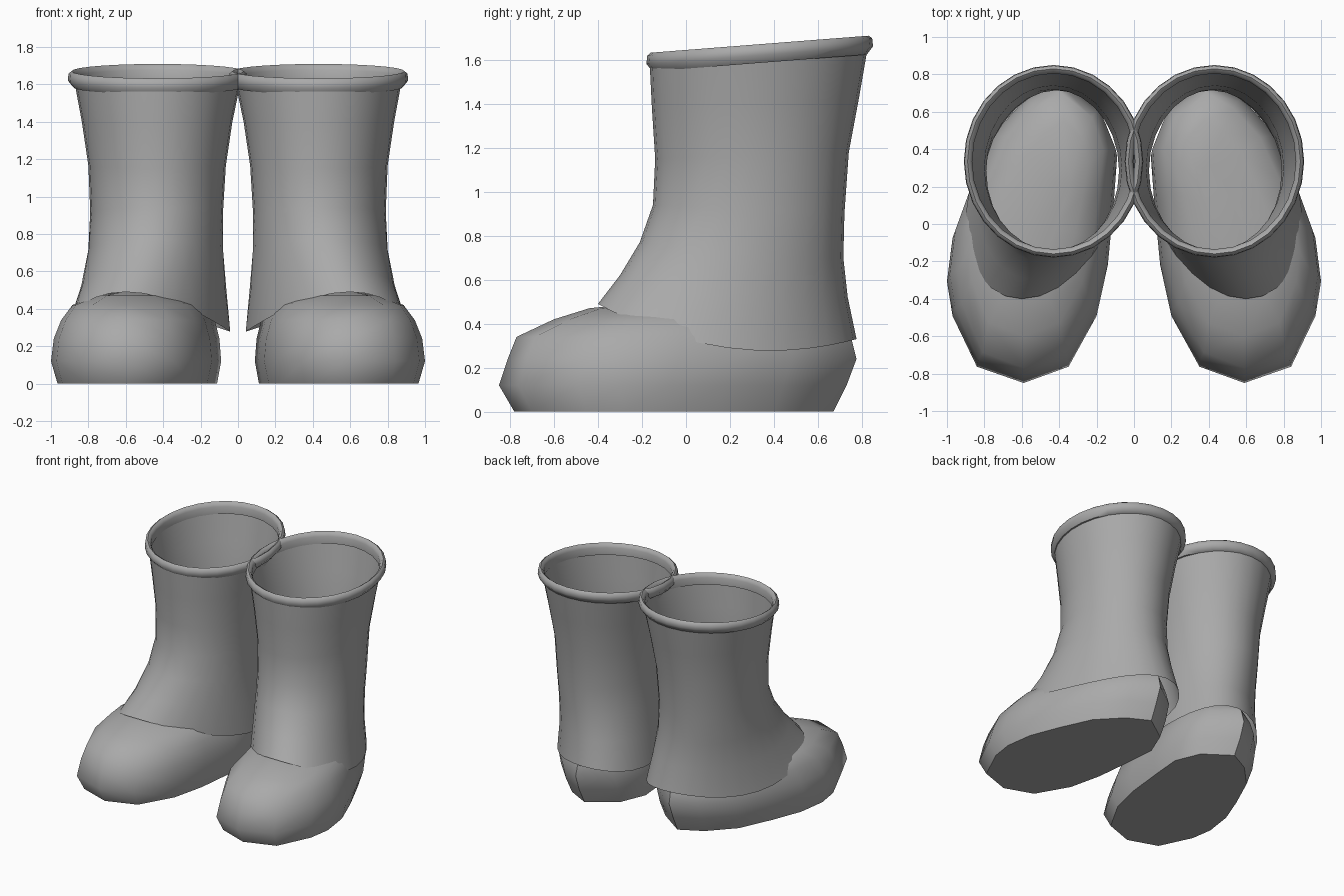
import bpy
import bmesh
import math

cube = bpy.data.objects.get("Cube")
if cube:
    bpy.data.objects.remove(cube, do_unlink=True)

# One grey rubber colour for everything
rubber = bpy.data.materials.new("grey_rubber")
rubber.use_nodes = True
GREY = (0.4, 0.4, 0.4, 1.0)
rubber.diffuse_color = GREY
rubber.node_tree.nodes["Principled BSDF"].inputs["Base Color"].default_value = GREY


def loft(name, rings, side, cap=False, loop=False, angle=50):
    """Skin a stack of counter-clockwise rings; side -1 mirrors the part in x."""
    bm = bmesh.new()
    rows = [[bm.verts.new((side * x, y, z)) for x, y, z in ring] for ring in rings]
    pairs = list(zip(rows, rows[1:]))
    if loop:
        pairs.append((rows[-1], rows[0]))
    for low, high in pairs:
        for i in range(len(low)):
            j = (i + 1) % len(low)
            bm.faces.new((low[i], low[j], high[j], high[i]))
    if cap:
        bm.faces.new(rows[0][::-1])
        bm.faces.new(rows[-1])
    if side < 0:
        bmesh.ops.reverse_faces(bm, faces=bm.faces[:])
    if cap or loop:
        bmesh.ops.recalc_face_normals(bm, faces=bm.faces[:])
    mesh = bpy.data.meshes.new(name)
    bm.to_mesh(mesh)
    bm.free()
    mesh.materials.append(rubber)
    obj = bpy.data.objects.new(name, mesh)
    bpy.context.collection.objects.link(obj)
    bpy.ops.object.select_all(action='DESELECT')
    obj.select_set(True)
    bpy.context.view_layer.objects.active = obj
    bpy.ops.object.shade_smooth_by_angle(angle=math.radians(angle))
    return obj


def around(count):
    return [2 * math.pi * i / count for i in range(count)]


# Shaft: front y, front z, back y, back z, inner x, outer x, toe-out shear, sag
SHAFT = [
    (-.40, .49, .775, .33, .06, .88, .22, .12),
    (-.30, .62, .735, .52, .07, .83, .15, .06),
    (-.21, .77, .715, .70, .08, .80, .06, .02),
    (-.15, .94, .72, .90, .08, .79, 0, 0),
    (-.14, 1.15, .74, 1.18, .065, .80, 0, 0),
    (-.155, 1.38, .785, 1.42, .03, .835, 0, 0),
    (-.165, 1.58, .825, 1.65, -.015, .875, 0, 0),
]


def shaft_ring(yf, zf, yb, zb, xi, xo, shear, sag):
    ring = []
    for a in around(28):
        c, s = math.cos(a), math.sin(a)
        y = (yf + yb) / 2 + s * (yb - yf) / 2
        z = (zf + zb) / 2 + s * (zb - zf) / 2 - sag * c * c
        x = (xi + xo) / 2 + c * (xo - xi) / 2 - shear * s * (yb - yf) / 2
        ring.append((x, y, z))
    return ring


# Foot: plan outline, then z, width scale, toe y and heel y at each level
OUTLINE = [
    (.59, -.85), (.84, -.76), (.97, -.48), (1, -.29), (.97, -.05), (.88, .2),
    (.76, .48), (.58, .68), (.4, .78), (.18, .62), (.09, .4), (.11, .12),
    (.14, -.2), (.2, -.48), (.35, -.76),
]
LEVELS = [
    (0, .93, -.78, .67), (.12, 1, -.85, .73), (.24, .97, -.81, .775),
    (.34, .89, -.77, .75), (.42, .77, -.6, .7), (.47, .5, -.44, .55),
    (.49, .2, -.25, .35),
]


def foot_ring(z, scale, toe, heel):
    ring = []
    for x, y in OUTLINE:
        mid = .46 - .14 * y
        t = (y + .85) / 1.63
        ring.append((mid + (x - mid) * scale, toe + t * (heel - toe), z))
    return ring


# Rolled rim: outward offset and drop below the tilted top edge
RIM = [(-.045, -.085), (-.028, -.085), (0, -.05), (-.004, -.012),
       (-.02, 0), (-.035, -.01), (-.045, -.03)]


def rim_ring(offset, drop):
    ring = []
    for a in around(28):
        y = .335 + (.515 + offset) * math.sin(a)
        ring.append((.43 + (.48 + offset) * math.cos(a), y, 1.644 + .078 * y + drop))
    return ring


for side, label in ((1, "left"), (-1, "right")):
    loft(label + "_boot_shaft", [shaft_ring(*r) for r in SHAFT], side)
    loft(label + "_boot_foot", [foot_ring(*r) for r in LEVELS], side, cap=True)
    loft(label + "_boot_rim", [rim_ring(*r) for r in RIM], side, loop=True)
